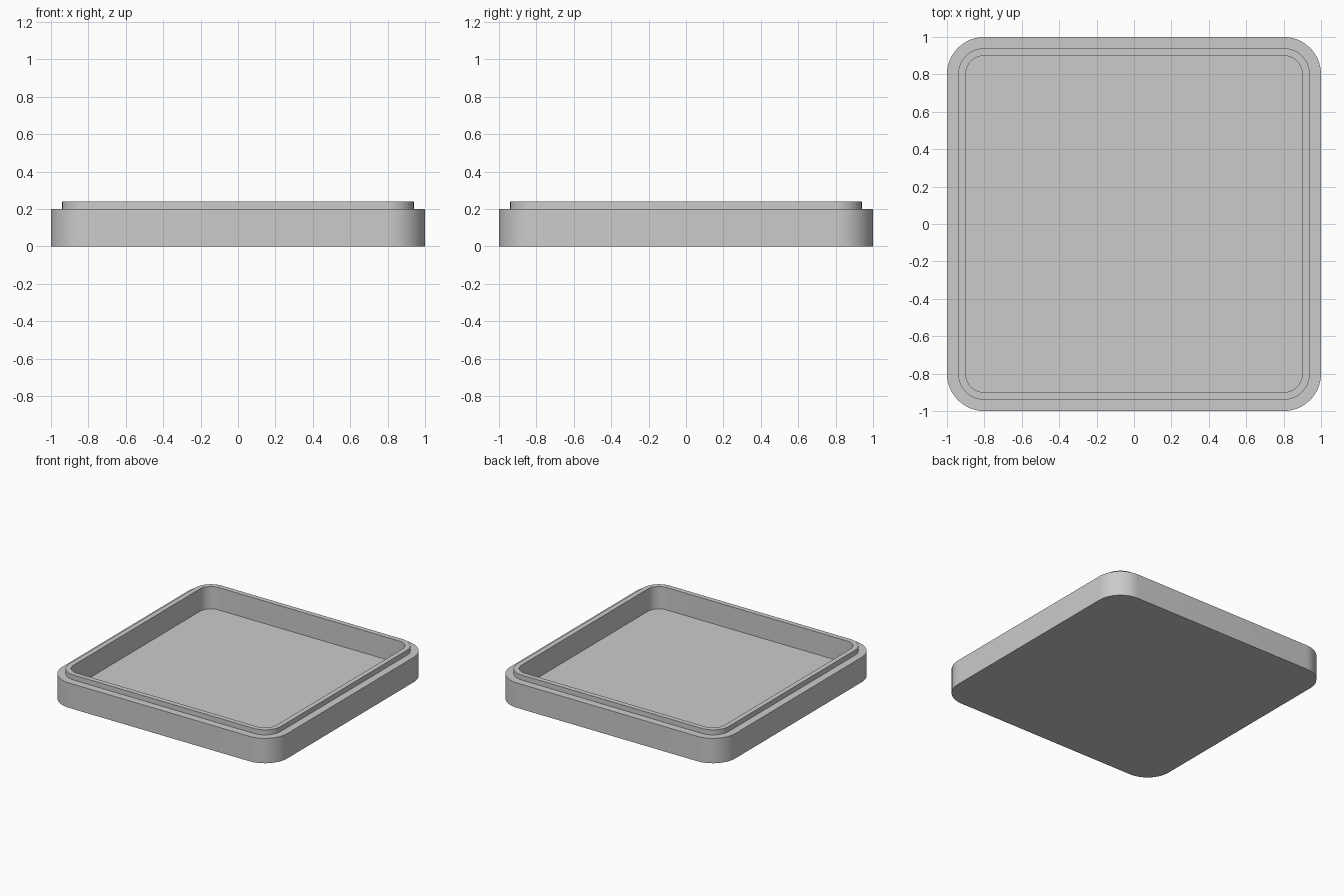
import bpy, bmesh, math

default = bpy.data.objects.get("Cube")
if default:
    bpy.data.objects.remove(default, do_unlink=True)

# Material
grey = bpy.data.materials.new("light_grey")
grey.use_nodes = True
colour = (0.6, 0.6, 0.6, 1)
grey.diffuse_color = colour
grey.node_tree.nodes["Principled BSDF"].inputs["Base Color"].default_value = colour

CORNER = 0.8   # shared centre of all the corner arcs
STEPS = 16     # segments per rounded corner


def rounded_square(bm, half, z):
    """Ring of vertices for a rounded square of the given half width."""
    radius = half - CORNER
    ring = []
    for quarter, (sx, sy) in enumerate(((1, 1), (-1, 1), (-1, -1), (1, -1))):
        for i in range(STEPS + 1):
            a = math.pi / 2 * (quarter + i / STEPS)
            ring.append(bm.verts.new((sx * CORNER + radius * math.cos(a),
                                      sy * CORNER + radius * math.sin(a), z)))
    return ring


# Wall section: outer wall, ledge, raised lip, then down inside to the floor
section = [(1.0, 0), (1.0, 0.2), (0.94, 0.2), (0.94, 0.24), (0.9, 0.24), (0.9, 0.06)]

bm = bmesh.new()
rings = [rounded_square(bm, half, z) for half, z in section]
for low, high in zip(rings, rings[1:]):
    for i in range(len(low)):
        j = (i + 1) % len(low)
        bm.faces.new((low[i], low[j], high[j], high[i]))
bm.faces.new(rings[0][::-1])   # underside
bm.faces.new(rings[-1])        # inside floor

mesh = bpy.data.meshes.new("tray")
bm.to_mesh(mesh)
bm.free()
mesh.materials.append(grey)
tray = bpy.data.objects.new("tray", mesh)
bpy.context.collection.objects.link(tray)

# Smooth corners, sharp rims
bpy.ops.object.select_all(action="DESELECT")
tray.select_set(True)
bpy.context.view_layer.objects.active = tray
bpy.ops.object.shade_smooth_by_angle(angle=math.radians(30))
